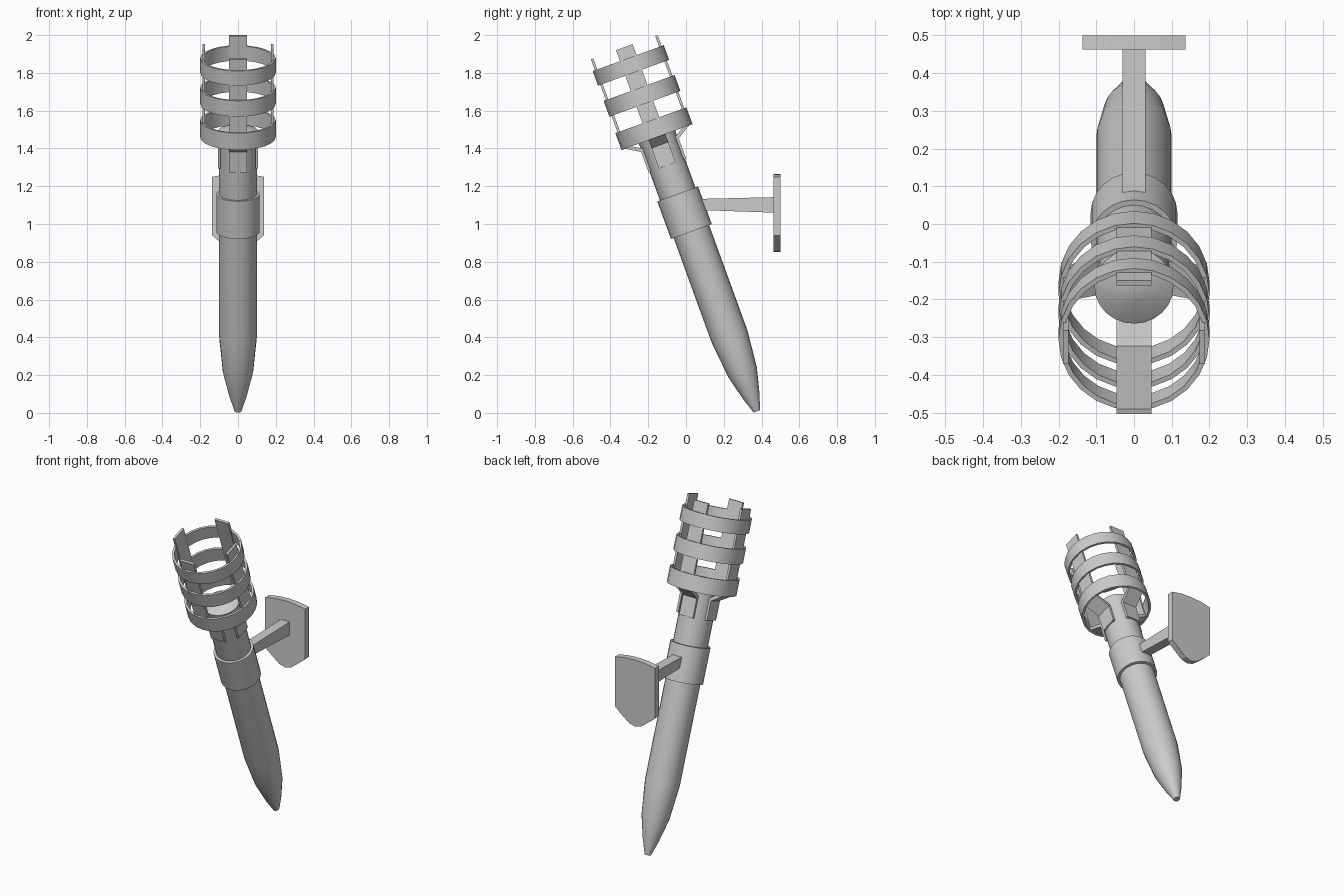
import bpy, bmesh, math
from mathutils import Matrix

if "Cube" in bpy.data.objects:
    bpy.data.objects.remove(bpy.data.objects["Cube"])

# Torch frame: local z runs from the tip up the tilted axis
AXIS = Matrix.Translation((0, 0.375, 0.008)) @ Matrix.Rotation(math.radians(20), 4, 'X')
SIDES = 24


def finish(name, bm, matrix=Matrix(), smooth=True):
    bmesh.ops.recalc_face_normals(bm, faces=bm.faces)
    mesh = bpy.data.meshes.new(name)
    bm.to_mesh(mesh)
    bm.free()
    mesh.transform(matrix)
    ob = bpy.data.objects.new(name, mesh)
    bpy.context.collection.objects.link(ob)
    if smooth:
        bpy.ops.object.select_all(action='DESELECT')
        ob.select_set(True)
        bpy.context.view_layer.objects.active = ob
        bpy.ops.object.shade_smooth_by_angle(angle=math.radians(30))
    return ob


def lathe(name, profile, closed=False):
    """Revolve (radius, height) points about the torch axis."""
    bm = bmesh.new()
    rings = []
    for r, h in profile:
        rings.append([bm.verts.new((r * math.cos(a), r * math.sin(a), h))
                      for a in (2 * math.pi * i / SIDES for i in range(SIDES))])
    pairs = list(zip(rings, rings[1:]))
    if closed:
        pairs.append((rings[-1], rings[0]))
    else:
        bm.faces.new(rings[0])
        bm.faces.new(rings[-1])
    for a, b in pairs:
        for i in range(SIDES):
            j = (i + 1) % SIDES
            bm.faces.new((a[i], a[j], b[j], b[i]))
    return finish(name, bm, AXIS)


def prism(name, outline, depth, matrix):
    """Extrude a 2D outline (x, y) symmetrically along local z."""
    bm = bmesh.new()
    lo = [bm.verts.new((x, y, -depth / 2)) for x, y in outline]
    hi = [bm.verts.new((x, y, depth / 2)) for x, y in outline]
    bm.faces.new(lo)
    bm.faces.new(hi)
    for i in range(len(lo)):
        j = (i + 1) % len(lo)
        bm.faces.new((lo[i], lo[j], hi[j], hi[i]))
    return finish(name, bm, matrix, smooth=False)


# Handle with tapered tip and low domed top
lathe("handle", [(0.018, 0), (0.046, 0.085), (0.08, 0.22), (0.1, 0.42), (0.1, 1.5),
                 (0.105, 1.58), (0.03, 1.61)])

# Mounting collar
lathe("collar", [(0.095, 1.013), (0.115, 1.013), (0.115, 1.225), (0.095, 1.225)], closed=True)

# Cage hoops
for k, (low, high) in enumerate([(1.545, 1.64), (1.733, 1.822), (1.908, 1.99)]):
    lathe(f"cage_hoop_{k + 1}", [(0.187, low), (0.2, low), (0.2, high), (0.187, high)], closed=True)

# Cage slats, flaring out from the handle
slat = [(0.106, 1.385), (0.106, 1.5), (0.188, 1.55), (0.188, 2.052),
        (0.174, 2.052), (0.174, 1.562), (0.092, 1.515), (0.092, 1.385)]
upright = Matrix.Rotation(math.pi / 2, 4, 'X')
for k in range(4):
    turn = Matrix.Rotation(k * math.pi / 2, 4, 'Z')
    prism(f"cage_slat_{k + 1}", slat, 0.094, AXIS @ turn @ upright)

# Wall bracket arm, tapering towards the collar (outline in y, z)
side = Matrix(((0, 0, 1, 0), (1, 0, 0, 0), (0, 1, 0, 0), (0, 0, 0, 1)))
prism("bracket_arm", [(0.04, 1.075), (0.47, 1.06), (0.47, 1.142), (0.04, 1.132)], 0.06, side)

# Shield shaped wall plate
half = [(0.04, 0.862), (0.1, 0.908), (0.137, 0.94), (0.137, 1.25), (0.07, 1.262)]
shield = [(0, 0.852)] + half + [(0, 1.266)] + [(-x, z) for x, z in reversed(half)]
prism("wall_plate", shield, 0.037, Matrix.Translation((0, 0.4815, 0)) @ upright)
